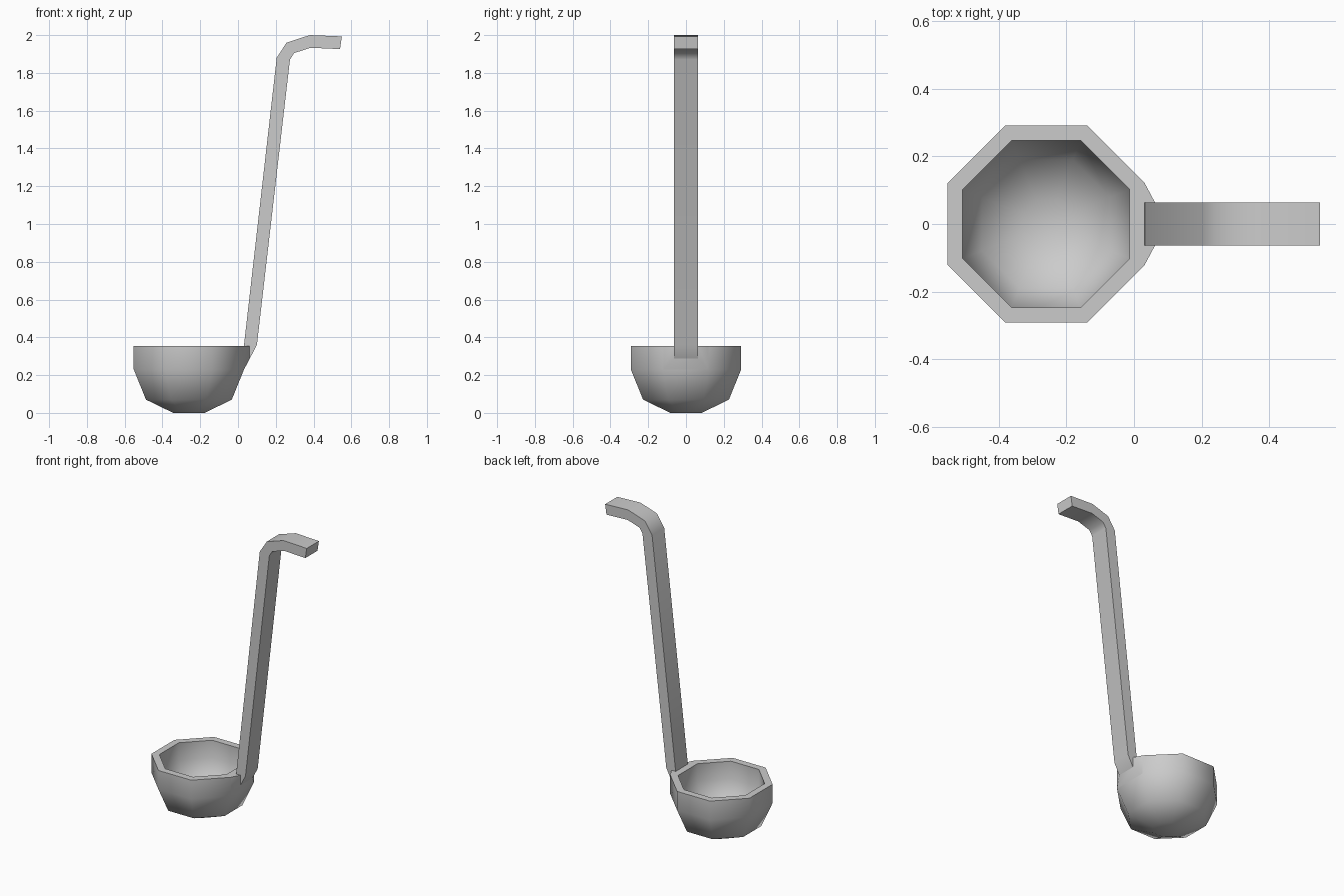
import bpy, bmesh, math

cube = bpy.data.objects.get("Cube")
if cube:
    bpy.data.objects.remove(cube, do_unlink=True)

GREY = (0.6, 0.6, 0.6, 1)
steel = bpy.data.materials.new("grey metal")
steel.use_nodes = True
steel.diffuse_color = GREY
steel.node_tree.nodes["Principled BSDF"].inputs["Base Color"].default_value = GREY


def finish(name, bm):
    """Turn the bmesh into a smooth-shaded object with sharp corners."""
    mesh = bpy.data.meshes.new(name)
    bm.to_mesh(mesh)
    bm.free()
    mesh.materials.append(steel)
    obj = bpy.data.objects.new(name, mesh)
    bpy.context.collection.objects.link(obj)
    bpy.ops.object.select_all(action='DESELECT')
    obj.select_set(True)
    bpy.context.view_layer.objects.active = obj
    bpy.ops.object.shade_smooth_by_angle(angle=math.radians(50))


# Bowl: eight-sided shell, outside from the base up, then inside down
SIDES, CENTRE = 8, -0.26
profile = [(0.083, 0), (0.227, 0.07), (0.292, 0.23), (0.292, 0.355),
           (0.247, 0.355), (0.247, 0.24), (0.19, 0.105), (0.07, 0.045)]
bm = bmesh.new()
rings = []
for apothem, z in profile:
    r = apothem / math.cos(math.pi / SIDES)
    angles = [(i + 0.5) * math.tau / SIDES for i in range(SIDES)]
    rings.append([bm.verts.new((CENTRE + r * math.cos(a), r * math.sin(a), z))
                  for a in angles])
for low, high in zip(rings, rings[1:]):
    for i in range(SIDES):
        j = (i + 1) % SIDES
        bm.faces.new((low[i], low[j], high[j], high[i]))
bm.faces.new(rings[0][::-1])
bm.faces.new(rings[-1])
finish("bowl", bm)

# Socket: tapered bulge on the bowl wall that carries the handle
bm = bmesh.new()
for side in (-1, 1):
    for x, y, z in ((0.032, 0.12, 0.355), (0.032, 0.12, 0.23),
                    (0.062, 0.064, 0.355), (0.062, 0.064, 0.287)):
        bm.verts.new((x, side * y, z))
bmesh.ops.convex_hull(bm, input=bm.verts)
bmesh.ops.dissolve_limit(bm, angle_limit=0.01, verts=bm.verts, edges=bm.edges)
bmesh.ops.recalc_face_normals(bm, faces=bm.faces)
finish("handle_socket", bm)

# Handle: flat bar with a hooked end, given as inner and outer edge lines
HALF_WIDTH = 0.064
inner = [(0.03, 0.34), (0.033, 0.37), (0.205, 1.88), (0.257, 1.96), (0.38, 2.0), (0.55, 1.993)]
outer = [(0.062, 0.287), (0.1, 0.36), (0.275, 1.87), (0.297, 1.905), (0.385, 1.933), (0.54, 1.926)]
bm = bmesh.new()
sections = []
for (ax, az), (bx, bz) in zip(inner, outer):
    corners = [(ax, -HALF_WIDTH, az), (ax, HALF_WIDTH, az),
               (bx, HALF_WIDTH, bz), (bx, -HALF_WIDTH, bz)]
    sections.append([bm.verts.new(c) for c in corners])
for low, high in zip(sections, sections[1:]):
    for i in range(4):
        j = (i + 1) % 4
        bm.faces.new((low[i], low[j], high[j], high[i]))
bm.faces.new(sections[0])
bm.faces.new(sections[-1])
bmesh.ops.recalc_face_normals(bm, faces=bm.faces)
finish("handle", bm)
